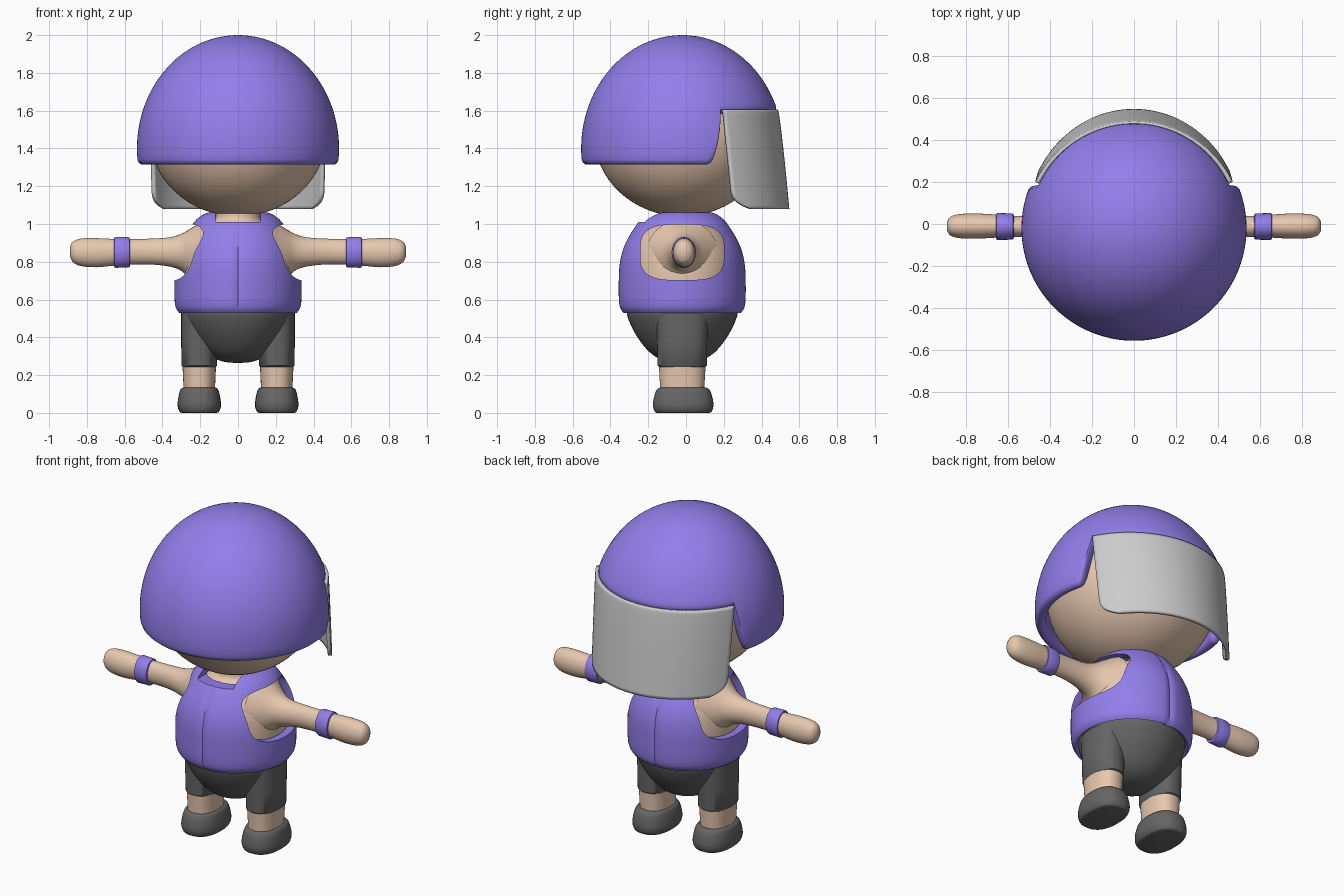
import bpy, bmesh, math
from math import sin, cos, pi, asin, acos

if "Cube" in bpy.data.objects:
    bpy.data.objects.remove(bpy.data.objects["Cube"])


def material(name, rgb):
    m = bpy.data.materials.new(name)
    m.diffuse_color = (*rgb, 1)
    m.use_nodes = True
    m.node_tree.nodes["Principled BSDF"].inputs["Base Color"].default_value = m.diffuse_color
    return m


SKIN = material("skin", (0.80, 0.58, 0.43))
BLUE = material("blue", (0.29, 0.21, 0.83))
BLACK = material("black", (0.13, 0.13, 0.13))
CY = -0.02  # y of the body axis


def make(name, verts, faces, mat=None, mirror=False):
    me = bpy.data.meshes.new(name)
    me.from_pydata(verts, [], faces)
    ob = bpy.data.objects.new(name, me)
    bpy.context.collection.objects.link(ob)
    if mat:
        me.materials.append(mat)
    if mirror:
        ob.modifiers.new("mirror", 'MIRROR').use_mirror_merge = False
    return ob


def catmull(rows, k):
    """Subdivide a list of rows with a smooth curve."""
    if k < 2:
        return rows
    p = [rows[0]] + list(rows) + [rows[-1]]
    out = []
    for i in range(1, len(p) - 2):
        for j in range(k):
            t = j / k
            out.append([0.5 * (2 * b + (c - a) * t + (2 * a - 5 * b + 4 * c - d) * t * t
                               + (3 * b - a - 3 * c + d) * t ** 3)
                        for a, b, c, d in zip(*p[i - 1:i + 3])])
    return out + [rows[-1]]


def loft(name, rows, mat=None, axis='Z', n=48, p=2, k=4, caps=True, mirror=False):
    """Superellipse rings; row = (position, centre1, centre2, radius1, radius2)."""
    rows = catmull(rows, k)
    verts = []
    for s, c1, c2, r1, r2 in rows:
        for j in range(n):
            a = 2 * pi * j / n
            u = c1 + r1 * math.copysign(abs(cos(a)) ** (2 / p), cos(a))
            v = c2 + r2 * math.copysign(abs(sin(a)) ** (2 / p), sin(a))
            verts.append((u, v, s) if axis == 'Z' else (s, u, v))
    faces = [(i * n + j, i * n + (j + 1) % n, (i + 1) * n + (j + 1) % n, (i + 1) * n + j)
             for i in range(len(rows) - 1) for j in range(n)]
    if caps:
        faces += [tuple(range(n))[::-1], tuple(range(len(verts) - n, len(verts)))]
    return make(name, verts, faces, mat, mirror)


def lathe(name, profile, mat, **kw):
    return loft(name, [(z, 0, CY, r, r) for r, z in profile], mat, **kw)


# Head
bpy.ops.mesh.primitive_uv_sphere_add(segments=64, ring_count=32, location=(0, CY, 1.48))
head = bpy.context.object
head.name = "head"
head.scale = (0.47, 0.47, 0.44)
head.data.materials.append(SKIN)

# Helmet: domed shell with a rounded rim, open at the visor
N, M, TH = 192, 28, 0.06
verts = []
for j in range(N):
    a = 2 * pi * j / N
    t = min(1, max(0, (0.535 * sin(a) + CY - 0.12) / 0.08))
    rim_z = 1.31 + 0.285 * t ** 2.2
    end = acos((rim_z - 1.4) / 0.6) - TH / 2 / 0.55
    prof = [(end * i / M, 0) for i in range(M + 1)]
    prof += [(end + TH / 2 / 0.55 * sin(pi * i / 6), TH / 2 * (1 - cos(pi * i / 6))) for i in range(1, 6)]
    prof += [(end * i / M, TH) for i in range(M, -1, -1)]
    for phi, d in prof:
        r = (0.535 - d) * sin(phi)
        verts.append((r * cos(a), CY + r * sin(a), 1.4 + (0.6 - d) * cos(phi)))
L = len(prof)
faces = [(j * L + i, j * L + i + 1, (j + 1) % N * L + i + 1, (j + 1) % N * L + i)
         for j in range(N) for i in range(L - 1)]
helmet = make("helmet", verts, faces, BLUE)
bm = bmesh.new()
bm.from_mesh(helmet.data)
bmesh.ops.remove_doubles(bm, verts=bm.verts, dist=1e-5)
bm.to_mesh(helmet.data)
bm.free()

# Visor: curved panel with rounded lower corners
U, V = 60, 30
verts = []
for i in range(V + 1):
    v = i / V
    ry = 0.507 + 0.06 * v ** 0.8
    edge = 0.2 + 0.055 * v + 0.09 * max(0, (v - 0.8) / 0.2) ** 3
    a0 = asin((edge - CY) / ry)
    for j in range(U + 1):
        a = a0 + (pi - 2 * a0) * j / U
        verts.append((0.52 * cos(a), CY + ry * sin(a), 1.605 - 0.525 * v))
W = U + 1
faces = [(i * W + j, (i + 1) * W + j, (i + 1) * W + j + 1, i * W + j + 1)
         for i in range(V) for j in range(U)]
visor = make("visor", verts, [f[::-1] for f in faces])
bm = bmesh.new()
bm.from_mesh(visor.data)
bm.normal_update()
if sum(f.normal.y for f in bm.faces) < 0:
    bmesh.ops.reverse_faces(bm, faces=bm.faces)
bm.to_mesh(visor.data)
bm.free()
sol = visor.modifiers.new("thickness", 'SOLIDIFY')
sol.thickness, sol.offset = 0.02, -1

# Torso and neck
lathe("torso", [(0.27, 0.53), (0.285, 0.7), (0.27, 0.85), (0.22, 0.95), (0.15, 1.0),
                (0.12, 1.03), (0.12, 1.1)], SKIN)

# Vest with centre seams, armholes and neck notch
vest = lathe("vest", [(0.312, 0.53), (0.333, 0.57), (0.337, 0.68), (0.33, 0.8), (0.30, 0.9),
                      (0.24, 1.0), (0.2, 1.04), (0.16, 1.06), (0.115, 1.062)],
             BLUE, n=96, caps=False)
for v in vest.data.vertices:
    if abs(v.co.x) < 0.003:
        v.co.y = CY + (v.co.y - CY) * 0.968
sol = vest.modifiers.new("thickness", 'SOLIDIFY')
sol.thickness, sol.offset = 0.045, -1
armhole = loft("armhole_cutter", [(-1, CY, 0.85, 0.222, 0.147), (1, CY, 0.85, 0.222, 0.147)],
               axis='X', p=3.3, k=1)
bpy.ops.mesh.primitive_cube_add(size=1, location=(0, -0.32, 1.2))
notch = bpy.context.object
notch.name = "neck_notch_cutter"
notch.scale = (0.24, 0.56, 0.38)
for cutter in (armhole, notch):
    cutter.hide_render = True
    b = vest.modifiers.new("cut", 'BOOLEAN')
    b.object, b.operation, b.solver = cutter, 'DIFFERENCE', 'EXACT'
bpy.context.view_layer.objects.active = vest
for name in [m.name for m in vest.modifiers]:
    bpy.ops.object.modifier_apply(modifier=name)
for cutter in (armhole, notch):
    bpy.data.objects.remove(cutter)

# Arms with mitten hands
loft("arm", [(0.18, CY, 0.85, 0.19, 0.17), (0.25, CY, 0.842, 0.13, 0.135),
             (0.30, CY, 0.85, 0.09, 0.098), (0.36, CY, 0.852, 0.066, 0.078),
             (0.45, -0.015, 0.854, 0.053, 0.069), (0.56, -0.012, 0.853, 0.05, 0.067),
             (0.66, -0.01, 0.85, 0.055, 0.071), (0.75, -0.01, 0.848, 0.06, 0.077),
             (0.83, -0.01, 0.85, 0.057, 0.073), (0.873, -0.01, 0.852, 0.044, 0.055),
             (0.89, -0.01, 0.853, 0.018, 0.024)], SKIN, axis='X', n=32, mirror=True)

# Wristbands
loft("wristband", [(x, -0.012, 0.85, r * 0.78, r) for x, r in
                   ((0.571, 0.068), (0.574, 0.077), (0.58, 0.08), (0.648, 0.082),
                    (0.654, 0.079), (0.657, 0.068))], BLUE, axis='X', n=32, k=1, mirror=True)

# Shorts: rounded seat plus two legs
lathe("shorts_seat", [(0.02, 0.265), (0.08, 0.272), (0.145, 0.30), (0.2, 0.35), (0.255, 0.43),
                      (0.29, 0.51), (0.295, 0.56)], BLACK)
loft("shorts_leg", [(z, 0.205, CY, rx, ry) for z, rx, ry in
                    ((0.243, 0.088, 0.122), (0.25, 0.094, 0.13), (0.38, 0.096, 0.133),
                     (0.53, 0.096, 0.14))], BLACK, p=2.3, k=1, mirror=True)

# Lower legs
loft("lower_leg", [(0.08, 0.205, CY, 0.082, 0.115), (0.17, 0.205, CY, 0.085, 0.119),
                   (0.27, 0.205, CY, 0.09, 0.125)], SKIN, p=2.3, mirror=True)

# Shoes
loft("shoe", [(z, 0.205, -0.015, rx, ry) for z, rx, ry in
              ((0, 0.092, 0.138), (0.006, 0.104, 0.15), (0.03, 0.114, 0.159), (0.06, 0.114, 0.159),
               (0.105, 0.106, 0.148), (0.128, 0.096, 0.134), (0.136, 0.078, 0.112))],
     BLACK, p=2.4, mirror=True)

# Smooth shading
bpy.ops.object.select_all(action='SELECT')
bpy.context.view_layer.objects.active = vest
bpy.ops.object.shade_smooth_by_angle(angle=math.radians(45))
